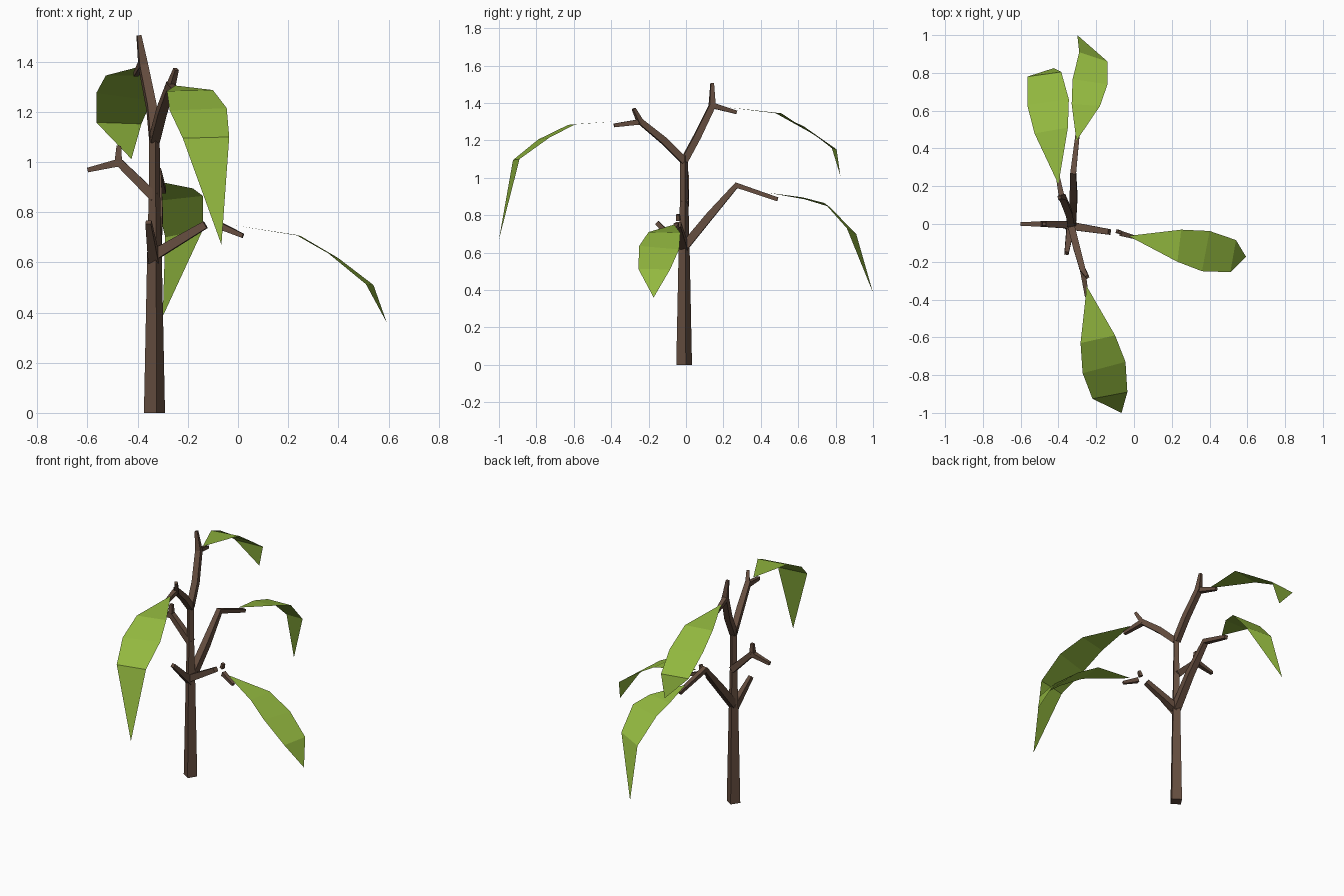
import bpy, math
from mathutils import Vector


def material(name, color):
    m = bpy.data.materials.new(name)
    m.diffuse_color = color
    return m


BARK = material("bark", (0.13, 0.075, 0.05, 1))
GREEN = material("leaf_green", (0.29, 0.48, 0.05, 1))


def add_mesh(name, verts, faces, mat):
    me = bpy.data.meshes.new(name)
    me.from_pydata(verts, [], faces)
    me.materials.append(mat)
    ob = bpy.data.objects.new(name, me)
    bpy.context.collection.objects.link(ob)
    return ob


def limb(name, path, turn=45):
    """Four-sided tapering tube through (x, y, z, radius) points."""
    pts = [Vector(p[:3]) for p in path]
    verts, faces = [], []
    u = None
    for i, p in enumerate(pts):
        d = Vector((0, 0, 0))
        if i > 0:
            d += (p - pts[i - 1]).normalized()
        if i < len(pts) - 1:
            d += (pts[i + 1] - p).normalized()
        d.normalize()
        if u is None:
            u = Vector((0, 0, 1)).cross(d)
            u = u if u.length > 0.05 else Vector((1, 0, 0))
        u = (u - d * u.dot(d)).normalized()
        v = d.cross(u)
        for k in range(4):
            a = math.radians(turn + 90 * k)
            verts.append(p + (u * math.cos(a) + v * math.sin(a)) * path[i][3])
    for i in range(len(pts) - 1):
        for k in range(4):
            n = (k + 1) % 4
            faces.append((4 * i + k, 4 * i + n, 4 * i + 4 + n, 4 * i + 4 + k))
    e = 4 * (len(pts) - 1)
    faces += [(3, 2, 1, 0), (e, e + 1, e + 2, e + 3)]
    return add_mesh(name, verts, faces, BARK)


def leaf(name, base, rows, tip):
    """Drooping leaf: base point, three left/right rows, tip point."""
    verts = [base] + [p for r in rows for p in r] + [tip]
    faces = [(0, 1, 2), (1, 3, 4, 2), (3, 5, 6, 4), (5, 7, 6)]
    ob = add_mesh(name, verts, faces, GREEN)
    if sum(p.normal.z for p in ob.data.polygons) < 0:
        ob.data.flip_normals()


# Trunk
limb("trunk", [(-.333, -.01, 0, .043), (-.333, -.01, .62, .030),
               (-.333, -.01, .88, .023), (-.333, -.01, 1.12, .021)], 12)

# Top fork, front side, with two twigs
limb("front_branch", [(-.333, -.01, 1.09, .026), (-.305, -.12, 1.2, .026),
                      (-.268, -.255, 1.31, .021)])
limb("front_twig_up", [(-.272, -.24, 1.29, .021), (-.247, -.28, 1.37, .012)])
limb("front_twig_out", [(-.272, -.24, 1.30, .021), (-.25, -.385, 1.28, .014)])

# Top fork, back side, with two twigs
limb("back_branch", [(-.333, -.01, 1.09, .026), (-.345, .06, 1.22, .026),
                     (-.378, .14, 1.385, .024), (-.395, .14, 1.505, .012)])
limb("back_twig_out", [(-.38, .13, 1.39, .022), (-.407, .27, 1.35, .013)])

# Left branch with two twigs
limb("left_branch", [(-.333, -.005, .86, .028), (-.475, 0, 1.0, .022)])
limb("left_twig_up", [(-.478, 0, .98, .024), (-.475, 0, 1.065, .013)])
limb("left_twig_out", [(-.465, 0, 1.0, .022), (-.60, 0, .968, .013)])

# Long rear branch
limb("rear_branch", [(-.33, -.01, .63, .032), (-.32, .13, .80, .029),
                     (-.322, .27, .96, .022), (-.297, .49, .885, .015)])

# Short stub and broken right branch with its loose twigs
limb("front_stub", [(-.335, -.01, .61, .030), (-.357, -.155, .76, .016)])
limb("right_branch", [(-.333, -.01, .63, .030), (-.13, -.042, .75, .021)])
limb("loose_twig_up", [(-.085, -.04, .772, .015), (-.075, -.043, .805, .012)])
limb("loose_twig_out", [(-.07, -.05, .745, .019), (.02, -.075, .706, .012)])

# Leaves
leaf("right_leaf", (-.03, -.063, .75),
     [((.25, -.03, .705), (.23, -.20, .71)),
      ((.40, -.037, .617), (.36, -.25, .636)),
      ((.54, -.085, .51), (.51, -.255, .513))], (.593, -.173, .36))
leaf("rear_leaf", (-.305, .44, .92),
     [((-.33, .635, .885), (-.18, .625, .895)),
      ((-.325, .767, .845), (-.14, .74, .865)),
      ((-.29, .91, .70), (-.14, .86, .73))], (-.30, 1.0, .385))
leaf("front_leaf", (-.25, -.33, 1.305),
     [((-.283, -.63, 1.283), (-.10, -.59, 1.287)),
      ((-.272, -.79, 1.205), (-.045, -.73, 1.215)),
      ((-.22, -.925, 1.095), (-.035, -.89, 1.10))], (-.066, -1.0, .67))
leaf("top_leaf", (-.40, .21, 1.378),
     [((-.527, .48, 1.345), (-.35, .51, 1.345)),
      ((-.565, .63, 1.275), (-.345, .66, 1.245)),
      ((-.565, .78, 1.158), (-.385, .805, 1.152))], (-.425, .825, 1.012))
